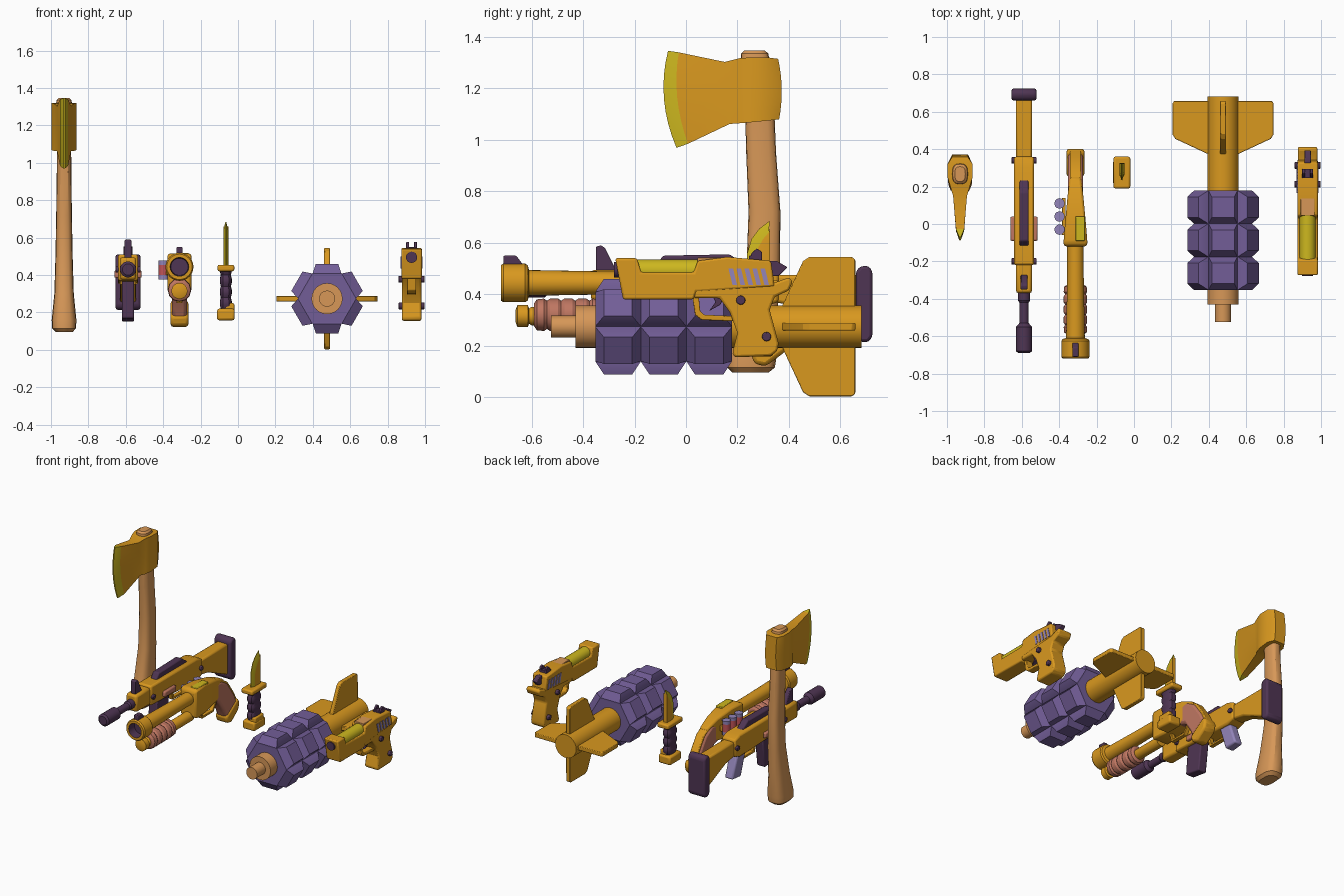
import bpy, bmesh, math
from mathutils import Vector


def mat(name, r, g, b):
    m = bpy.data.materials.new(name)
    m.diffuse_color = [(c / 255) ** 2.2 for c in (r, g, b)] + [1]
    return m


ORANGE = mat("orange_metal", 216, 151, 36)
YELLOW = mat("yellow_edge", 204, 182, 36)
TAN = mat("tan_wood", 214, 150, 88)
PINK = mat("pink_wood", 190, 118, 98)
DARK = mat("dark_plum", 80, 56, 84)
PURPLE = mat("purple_shell", 114, 94, 150)
LAVENDER = mat("lavender_metal", 146, 132, 184)
RED = mat("red_cartridge", 192, 84, 88)


def loft(name, rings, mats, seg=None, bevel=0):
    """Skin rings of points; seg gives the material index of each span."""
    mats = mats if isinstance(mats, list) else [mats]
    bm = bmesh.new()
    vs = [[bm.verts.new(p) for p in r] for r in rings]
    n = len(rings[0])
    seg = seg or [0] * (len(rings) - 1)
    for i in range(len(rings) - 1):
        for j in range(n):
            k = (j + 1) % n
            bm.faces.new((vs[i][j], vs[i][k], vs[i + 1][k], vs[i + 1][j])).material_index = seg[i]
    bm.faces.new(vs[0][::-1]).material_index = seg[0]
    bm.faces.new(vs[-1]).material_index = seg[-1]
    bmesh.ops.recalc_face_normals(bm, faces=bm.faces)
    me = bpy.data.meshes.new(name)
    bm.to_mesh(me)
    bm.free()
    for m in mats:
        me.materials.append(m)
    ob = bpy.data.objects.new(name, me)
    bpy.context.collection.objects.link(ob)
    if bevel:
        b = ob.modifiers.new("bevel", "BEVEL")
        b.width, b.segments, b.limit_method = bevel, 2, "ANGLE"
        b.angle_limit = math.radians(35)
    return ob


def prism(name, pts, x, w, m, bevel=0.008):
    """Side profile (y, z) extruded across x."""
    return loft(name, [[(x + s * w / 2, y, z) for y, z in pts] for s in (-1, 1)], m, bevel=bevel)


def box(name, x, w, y0, y1, z0, z1, m, bevel=0.008):
    return prism(name, [(y0, z0), (y1, z0), (y1, z1), (y0, z1)], x, w, m, bevel)


def turned(name, x, z, prof, m, seg=None, n=20):
    """Round part along y, profile of (y, radius)."""
    a = [2 * math.pi * i / n for i in range(n)]
    return loft(name, [[(x + r * math.cos(t), y, z + r * math.sin(t)) for t in a] for y, r in prof], m, seg)


def upright(name, x, secs, m, seg=None, n=16, p=0.7):
    """Rounded part along z, sections of (z, y, half x, half y)."""
    def f(c):
        return math.copysign(abs(c) ** p, c)
    a = [2 * math.pi * i / n for i in range(n)]
    return loft(name, [[(x + hx * f(math.cos(t)), y + hy * f(math.sin(t)), z) for t in a]
                       for z, y, hx, hy in secs], m, seg)


def button(name, x, y, z, r, w, m):
    pts = [(y + r * math.cos(t * math.pi / 6), z + r * math.sin(t * math.pi / 6)) for t in range(12)]
    return prism(name, pts, x, w, m, 0.004)


# --- Axe ---
AX = -0.93
upright("axe_handle", AX, [(0.095, 0.25, 0.045, 0.07), (0.115, 0.253, 0.064, 0.092), (0.16, 0.258, 0.066, 0.095),
                           (0.3, 0.275, 0.052, 0.08), (0.5, 0.3, 0.046, 0.065), (0.72, 0.305, 0.042, 0.062),
                           (0.95, 0.292, 0.039, 0.058), (1.1, 0.287, 0.038, 0.057), (1.32, 0.268, 0.042, 0.055),
                           (1.335, 0.267, 0.04, 0.053), (1.347, 0.267, 0.028, 0.04)], TAN)
# columns of the head: bottom y/z, top y/z, bow, half thickness
cols = [(-0.037, 0.969, -0.07, 1.346, -0.032, 0.004), (0.008, 0.985, -0.028, 1.34, -0.024, 0.022),
        (0.17, 1.062, 0.15, 1.303, 0, 0.037), (0.2, 1.064, 0.21, 1.318, 0, 0.055),
        (0.25, 1.068, 0.25, 1.32, 0, 0.067), (0.32, 1.075, 0.32, 1.32, 0, 0.067),
        (0.362, 1.08, 0.358, 1.315, 0.012, 0.042)]
rings = []
for y0, z0, y1, z1, bow, t in cols:
    line = [(y0 + (y1 - y0) * u + bow * 4 * u * (1 - u), z0 + (z1 - z0) * u) for u in [i / 8 for i in range(9)]]
    rings.append([(AX - t, y, z) for y, z in line] + [(AX + t, y, z) for y, z in line[::-1]])
loft("axe_head", rings, [ORANGE, YELLOW], [1, 0, 0, 0, 0, 0])

# --- Rifle ---
RX = -0.588
prism("rifle_receiver", [(-0.22, 0.37), (0.3, 0.35), (0.36, 0.37), (0.36, 0.49), (0.3, 0.51), (-0.22, 0.51)], RX, 0.108, ORANGE, 0.012)
box("rifle_handguard", RX, 0.086, -0.37, -0.2, 0.375, 0.495, ORANGE, 0.015)
prism("rifle_stock", [(0.34, 0.37), (0.45, 0.35), (0.67, 0.25), (0.67, 0.475), (0.34, 0.475)], RX, 0.086, ORANGE, 0.012)
prism("rifle_butt_pad", [(0.66, 0.235), (0.68, 0.214), (0.71, 0.214), (0.725, 0.235), (0.725, 0.49), (0.71, 0.51), (0.68, 0.51), (0.66, 0.49)],
      RX, 0.134, DARK, 0.02)
turned("rifle_barrel", RX, 0.43, [(-0.69, 0.03), (-0.68, 0.043), (-0.55, 0.043), (-0.53, 0.025), (-0.42, 0.025), (-0.41, 0.032), (-0.36, 0.032)], DARK)
prism("rifle_front_sight", [(-0.35, 0.49), (-0.35, 0.585), (-0.33, 0.59), (-0.315, 0.58), (-0.27, 0.49)], RX, 0.036, DARK, 0.005)
prism("rifle_carry_rail", [(-0.12, 0.505), (-0.09, 0.55), (0.17, 0.555), (0.24, 0.505)], RX, 0.05, DARK)
prism("rifle_magazine", [(-0.12, 0.38), (0.02, 0.38), (-0.01, 0.15), (-0.14, 0.17)], RX, 0.066, DARK)
prism("rifle_grip", [(0.2, 0.37), (0.3, 0.37), (0.36, 0.2), (0.26, 0.19)], RX, 0.066, LAVENDER, 0.012)
prism("rifle_trigger_guard", [(0.06, 0.37), (0.08, 0.29), (0.23, 0.29), (0.23, 0.305), (0.095, 0.305), (0.08, 0.37)], RX, 0.03, ORANGE, 0.003)
box("rifle_side_panels", RX, 0.146, -0.09, 0.04, 0.385, 0.425, PINK)
for i, y in enumerate((0.34, -0.2)):
    button(f"rifle_pin_{i}", RX, y, 0.43, 0.017, 0.136, DARK)

# --- Shotgun ---
SX = -0.313
turned("shotgun_barrel", SX, 0.444, [(-0.66, 0.046), (-0.72, 0.05), (-0.72, 0.068), (-0.71, 0.075), (-0.625, 0.075), (-0.615, 0.068),
                                     (-0.61, 0.05), (-0.27, 0.044), (-0.08, 0.044)], [ORANGE, DARK], [1, 0, 0, 0, 0, 0, 0, 0], 24)
prism("shotgun_front_sight", [(-0.71, 0.51), (-0.71, 0.55), (-0.66, 0.55), (-0.63, 0.51)], SX, 0.032, DARK, 0.005)
turned("shotgun_magazine_tube", SX, 0.315, [(-0.662, 0.025), (-0.655, 0.043), (-0.615, 0.043), (-0.61, 0.03), (-0.6, 0.036), (-0.1, 0.036)], ORANGE)
pump = [(-0.59, 0.045), (-0.58, 0.06)]
for i in range(4):
    y = -0.54 + i * 0.055
    pump += [(y - 0.012, 0.063), (y, 0.055), (y + 0.012, 0.063)]
turned("shotgun_pump", SX, 0.32, pump + [(-0.335, 0.06), (-0.325, 0.045)], PINK, None, 12)
secs = [(-0.12, 0.06, 0.32, 0.5), (-0.1, 0.064, 0.31, 0.515), (0.0, 0.056, 0.31, 0.515), (0.15, 0.042, 0.33, 0.49), (0.25, 0.03, 0.37, 0.45)]
loft("shotgun_receiver", [[(SX - h, y, a), (SX + h, y, a), (SX + h, y, b), (SX - h, y, b)] for y, h, a, b in secs], ORANGE, bevel=0.012)
box("shotgun_ejection_plate", SX + 0.025, 0.05, -0.09, 0.04, 0.45, 0.519, YELLOW, 0.004)
prism("shotgun_grip", [(0.08, 0.44), (0.2, 0.46), (0.28, 0.41), (0.35, 0.31), (0.39, 0.23), (0.27, 0.15), (0.24, 0.22), (0.18, 0.31), (0.08, 0.34)],
      SX, 0.08, PINK, 0.018)
prism("shotgun_backstrap", [(0.2, 0.45), (0.2, 0.47), (0.29, 0.415), (0.36, 0.315), (0.4, 0.24), (0.37, 0.24), (0.28, 0.39)], SX, 0.06, ORANGE, 0.006)
prism("shotgun_butt_cap", [(0.385, 0.27), (0.405, 0.23), (0.39, 0.18), (0.31, 0.12), (0.265, 0.13), (0.25, 0.18)], SX, 0.095, ORANGE, 0.015)
prism("shotgun_trigger_guard", [(0.0, 0.33), (0.02, 0.25), (0.15, 0.25), (0.19, 0.31), (0.175, 0.315), (0.14, 0.265), (0.03, 0.265), (0.02, 0.33)],
      SX, 0.03, ORANGE, 0.003)
box("shotgun_shell_holder", SX - 0.062, 0.02, -0.06, 0.14, 0.4, 0.44, ORANGE, 0.004)
for i, y in enumerate((0.11, 0.04, -0.03)):
    upright(f"shotgun_shell_{i}", -0.398, [(0.375, y, 0.028, 0.028), (0.4, y, 0.028, 0.028), (0.455, y, 0.027, 0.027), (0.478, y, 0.028, 0.028)],
            [LAVENDER, RED], [0, 1, 0], 12, 1)

# --- Knife ---
KX = -0.065
edge = [(0.325, 0.685), (0.285, 0.655), (0.255, 0.615), (0.238, 0.56), (0.235, 0.44)]
inner = [(0.322, 0.64), (0.3, 0.615), (0.28, 0.58), (0.268, 0.54), (0.265, 0.44)]
spine = [(0.327, 0.66), (0.327, 0.6), (0.327, 0.56), (0.327, 0.5), (0.327, 0.44)]
strips = [(edge, 0.002), (inner, 0.013), (spine, 0.013)]
loft("knife_blade", [[(KX - t, y, z) for y, z in s] + [(KX + t, y, z) for y, z in s[::-1]] for s, t in strips], [ORANGE, YELLOW], [1, 0])
box("knife_guard", KX, 0.09, 0.19, 0.36, 0.42, 0.455, ORANGE, 0.01)
grip = [(0.22 + 0.02 * i, 0.275, 0.032 if i % 3 else 0.027, 0.056 if i % 3 else 0.046) for i in range(11)]
upright("knife_handle", KX, grip, DARK)
box("knife_pommel", KX, 0.095, 0.21, 0.34, 0.158, 0.22, ORANGE, 0.012)
box("knife_pommel_tab", KX + 0.02, 0.05, 0.225, 0.325, 0.2, 0.25, ORANGE)

# --- Finned bomb ---
BX, BZ = 0.476, 0.274
turned("bomb_nose", BX, BZ, [(-0.525, 0.043), (-0.43, 0.043), (-0.43, 0.083), (-0.33, 0.083)], TAN, None, 24)
turned("bomb_core", BX, BZ, [(-0.352, 0.15), (0.178, 0.15)], PURPLE, None, 6)
turned("bomb_tail", BX, BZ, [(0.17, 0.083), (0.683, 0.083)], ORANGE, None, 24)
for k in range(6):
    a = math.radians(30 + 60 * k)
    out, tan = Vector((math.cos(a), 0, math.sin(a))), Vector((-math.sin(a), 0, math.cos(a)))
    for j in range(3):
        c = Vector((BX, -0.264 + 0.177 * j, BZ))
        loft(f"bomb_segment_{k}_{j}", [[c + out * r + tan * u * t + Vector((0, v * h, 0)) for u, v in ((-1, -1), (1, -1), (1, 1), (-1, 1))]
                                       for r, t, h in ((0.125, 0.076, 0.088), (0.135, 0.077, 0.0885), (0.186, 0.06, 0.055))], PURPLE)
fin = [(0.05, 0.365), (0.083, 0.375), (0.255, 0.455), (0.271, 0.48), (0.271, 0.645), (0.26, 0.658), (0.05, 0.658)]
for k in range(4):
    a = math.pi / 2 * k
    out, tan = Vector((math.cos(a), 0, math.sin(a))), Vector((-math.sin(a), 0, math.cos(a)))
    c = Vector((BX, 0, BZ))
    loft(f"bomb_fin_{k}", [[c + out * r + tan * s * 0.015 + Vector((0, y, 0)) for r, y in fin] for s in (-1, 1)], ORANGE, bevel=0.004)

# --- Pistol ---
PX = 0.928
prism("pistol_slide", [(-0.275, 0.54), (-0.19, 0.54), (-0.175, 0.485), (0.03, 0.485), (0.045, 0.53), (0.16, 0.545), (0.33, 0.53),
                       (0.345, 0.43), (0.04, 0.41), (0.03, 0.38), (-0.245, 0.38)], PX, 0.11, ORANGE)
turned("pistol_barrel", PX, 0.492, [(-0.22, 0.043), (0.06, 0.043)], YELLOW)
turned("pistol_muzzle", PX, 0.495, [(-0.279, 0.03), (-0.26, 0.03)], DARK)
box("pistol_top_strip", PX, 0.075, 0.045, 0.16, 0.52, 0.542, TAN, 0.003)
prism("pistol_frame", [(0.03, 0.43), (0.33, 0.44), (0.4, 0.465), (0.415, 0.45), (0.4, 0.415), (0.345, 0.39), (0.325, 0.34), (0.36, 0.21),
                       (0.355, 0.18), (0.33, 0.16), (0.19, 0.155), (0.18, 0.17), (0.2, 0.25), (0.17, 0.33), (0.13, 0.385), (0.03, 0.385)],
      PX, 0.104, ORANGE, 0.01)
prism("pistol_trigger_guard", [(0.025, 0.39), (0.035, 0.32), (0.06, 0.3), (0.19, 0.295), (0.19, 0.315), (0.07, 0.32), (0.055, 0.335), (0.05, 0.39)],
      PX, 0.05, ORANGE, 0.004)
prism("pistol_trigger", [(0.1, 0.4), (0.15, 0.4), (0.135, 0.36), (0.09, 0.335), (0.115, 0.37)], PX, 0.03, DARK, 0.003)
prism("pistol_hammer", [(0.32, 0.47), (0.325, 0.53), (0.35, 0.53), (0.395, 0.505), (0.36, 0.47)], PX, 0.035, DARK, 0.004)
for s in (-1, 1):
    prism(f"pistol_rear_sight_{s}", [(0.245, 0.53), (0.255, 0.56), (0.275, 0.578), (0.295, 0.565), (0.295, 0.53)], PX + s * 0.021, 0.016, DARK, 0.003)
    for i in range(5):
        y = 0.165 + i * 0.031
        prism(f"pistol_serration_{s}_{i}", [(y, 0.5), (y + 0.018, 0.5), (y + 0.034, 0.435), (y + 0.016, 0.435)], PX + s * 0.054, 0.009, LAVENDER, 0)
box("pistol_sight_base", PX, 0.058, 0.245, 0.295, 0.525, 0.55, DARK, 0.003)
button("pistol_upper_pin", PX, 0.213, 0.377, 0.018, 0.14, DARK)
button("pistol_lower_pin", PX, 0.313, 0.235, 0.018, 0.14, DARK)

# smooth rounded parts, keep hard edges
bpy.ops.object.select_all(action="SELECT")
bpy.context.view_layer.objects.active = bpy.context.scene.objects[0]
bpy.ops.object.shade_smooth_by_angle(angle=math.radians(32))
